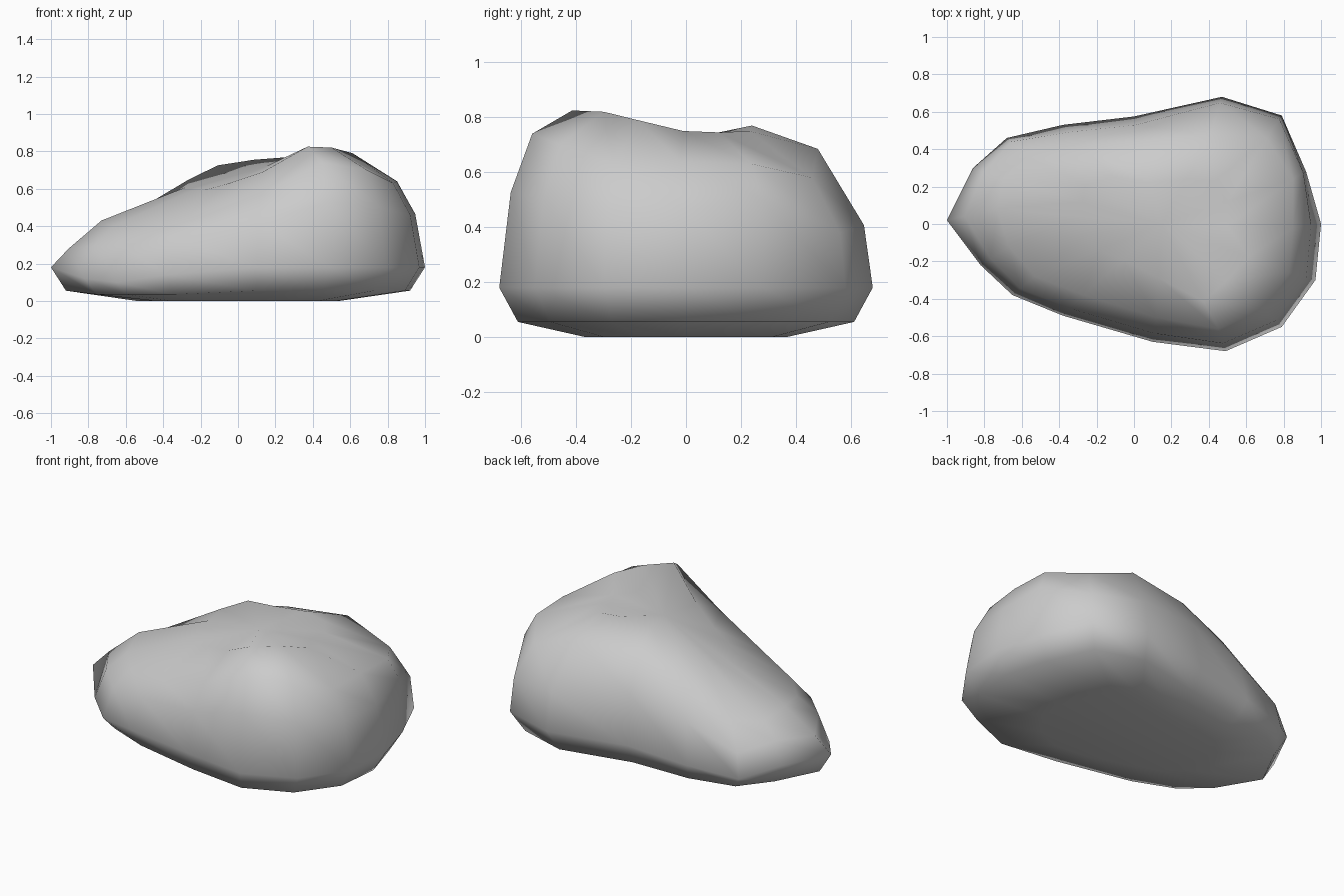
import bpy, bmesh
from mathutils import Vector

if "Cube" in bpy.data.objects:
    bpy.data.objects.remove(bpy.data.objects["Cube"])

# Each column: widest outline (x, y), shoulder (x, y, z), height of the inner ring
columns = [
    (-1.00, .02, -.73, .08, .43, .59), (-.86, .30, -.70, .24, .39, .61),
    (-.68, .46, -.56, .36, .40, .65), (-.38, .53, -.28, .42, .535, .725),
    (.00, .575, .02, .445, .65, .755), (.47, .68, .41, .48, .685, .77),
    (.79, .58, .71, .46, .58, .75), (.92, .28, .85, .24, .63, .745),
    (1.00, .00, .85, -.02, .64, .75), (.97, -.30, .83, -.26, .63, .79),
    (.79, -.55, .69, -.46, .70, .82), (.49, -.68, .45, -.56, .74, .825),
    (.10, -.63, .12, -.50, .57, .69), (-.38, -.49, -.27, -.38, .455, .625),
    (-.65, -.38, -.53, -.28, .40, .59), (-.82, -.22, -.67, -.12, .40, .585),
]
crown = Vector((.15, 0, .72))
# inner ring sits nearer the rim at the front peak and back ridge
inner = {2: .42, 3: .4, 9: .32, 10: .35, 11: .26, 12: .42}
# wall fullness: (inset, rise)
bulge = {0: (.35, .4), 2: (.2, .5), 5: (.16, .45), 6: (.16, .5), 7: (.2, .72)}
# columns that are widest close to the ground
low_belly = {2: .11, 3: .14, 13: .14, 14: .1, 15: .12}

# Rings from the flat underside up to the crown
rings = [[] for _ in range(6)]
for i, (x, y, sx, sy, sz, mz) in enumerate(columns):
    base = low_belly.get(i, .18)
    wide = Vector((x, y, base))
    shoulder = Vector((sx, sy, sz))
    inset, rise = bulge.get(i, (.35, .62))
    wall = wide.lerp(shoulder, inset)
    wall.z = base + (sz - base) * rise
    mid = shoulder.lerp(crown, inner.get(i, .5))
    mid.z = mz
    points = [Vector((x * .54, y * .54, 0)),
              Vector((x * .92, y * .9, .035 if i in low_belly else .055)),
              wide, wall, shoulder, mid]
    for ring, p in zip(rings, points):
        ring.append(p)

# Skin the rings
bm = bmesh.new()
loops = [[bm.verts.new(p) for p in ring] for ring in rings]
n = len(columns)
for low, high in zip(loops, loops[1:]):
    for i in range(n):
        j = (i + 1) % n
        bm.faces.new((low[i], low[j], high[j], high[i]))
bm.faces.new(loops[0])
top = bm.verts.new(crown)
for i in range(n):
    bm.faces.new((loops[-1][i], loops[-1][(i + 1) % n], top))
bmesh.ops.recalc_face_normals(bm, faces=bm.faces)
for f in bm.faces:
    f.smooth = True

mesh = bpy.data.meshes.new("boulder")
bm.to_mesh(mesh)
bm.free()
boulder = bpy.data.objects.new("boulder", mesh)
bpy.context.collection.objects.link(boulder)
